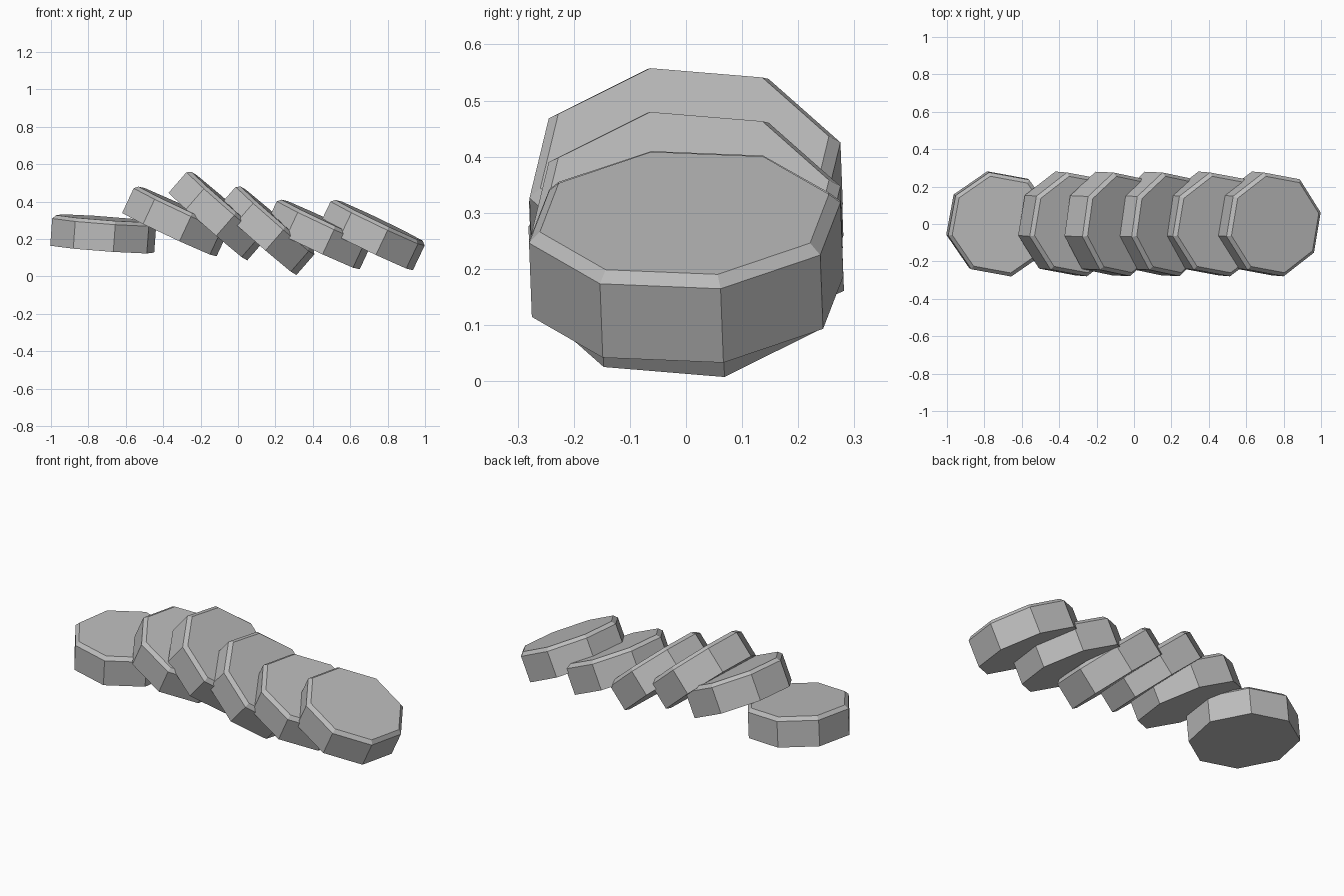
import bpy
import bmesh
from math import radians
from mathutils import Matrix

cube = bpy.data.objects.get("Cube")
if cube:
    bpy.data.objects.remove(cube, do_unlink=True)

RADIUS, HEIGHT, CHAMFER = 0.285, 0.165, 0.019
LEAN = Matrix.Rotation(radians(2.2), 4, "X")   # slight lean shared by all discs
SPIN = Matrix.Rotation(radians(12), 4, "Z")    # first corner of the octagon

# One plain grey for every disc
grey = bpy.data.materials.new("mid grey")
grey.use_nodes = True
grey.diffuse_color = (0.5, 0.5, 0.5, 1)
grey.node_tree.nodes["Principled BSDF"].inputs["Base Color"].default_value = grey.diffuse_color

# Octagonal disc with a chamfered upper rim
bm = bmesh.new()
ring = [Matrix.Rotation(radians(45 * i), 3, "Z").col[0] * RADIUS for i in range(8)]
base = bm.faces.new([bm.verts.new((p.x, p.y, -HEIGHT / 2)) for p in ring])
lid = bmesh.ops.extrude_face_region(bm, geom=[base], use_keep_orig=True)["geom"]
lid_verts = [g for g in lid if isinstance(g, bmesh.types.BMVert)]
bmesh.ops.translate(bm, verts=lid_verts, vec=(0, 0, HEIGHT))
rim = [e for e in bm.edges if all(v.co.z > 0 for v in e.verts)]
bmesh.ops.bevel(bm, geom=rim, offset=CHAMFER, segments=1, affect="EDGES")
bmesh.ops.recalc_face_normals(bm, faces=bm.faces)
mesh = bpy.data.meshes.new("disc")
bm.to_mesh(mesh)
bm.free()
mesh.materials.append(grey)

# Toppled row: centre x, centre z, tilt towards +x in degrees
row = [
    (-0.72, 0.228, 4.2),
    (-0.332, 0.298, 25),
    (-0.107, 0.328, 41),
    (0.156, 0.25, 41),
    (0.433, 0.228, 25),
    (0.719, 0.225, 25.5),
]
for number, (x, z, tilt) in enumerate(row, 1):
    disc = bpy.data.objects.new(f"disc_{number}", mesh)
    disc.matrix_world = (Matrix.Translation((x, 0, z)) @ LEAN
                         @ Matrix.Rotation(radians(tilt), 4, "Y") @ SPIN)
    bpy.context.collection.objects.link(disc)
